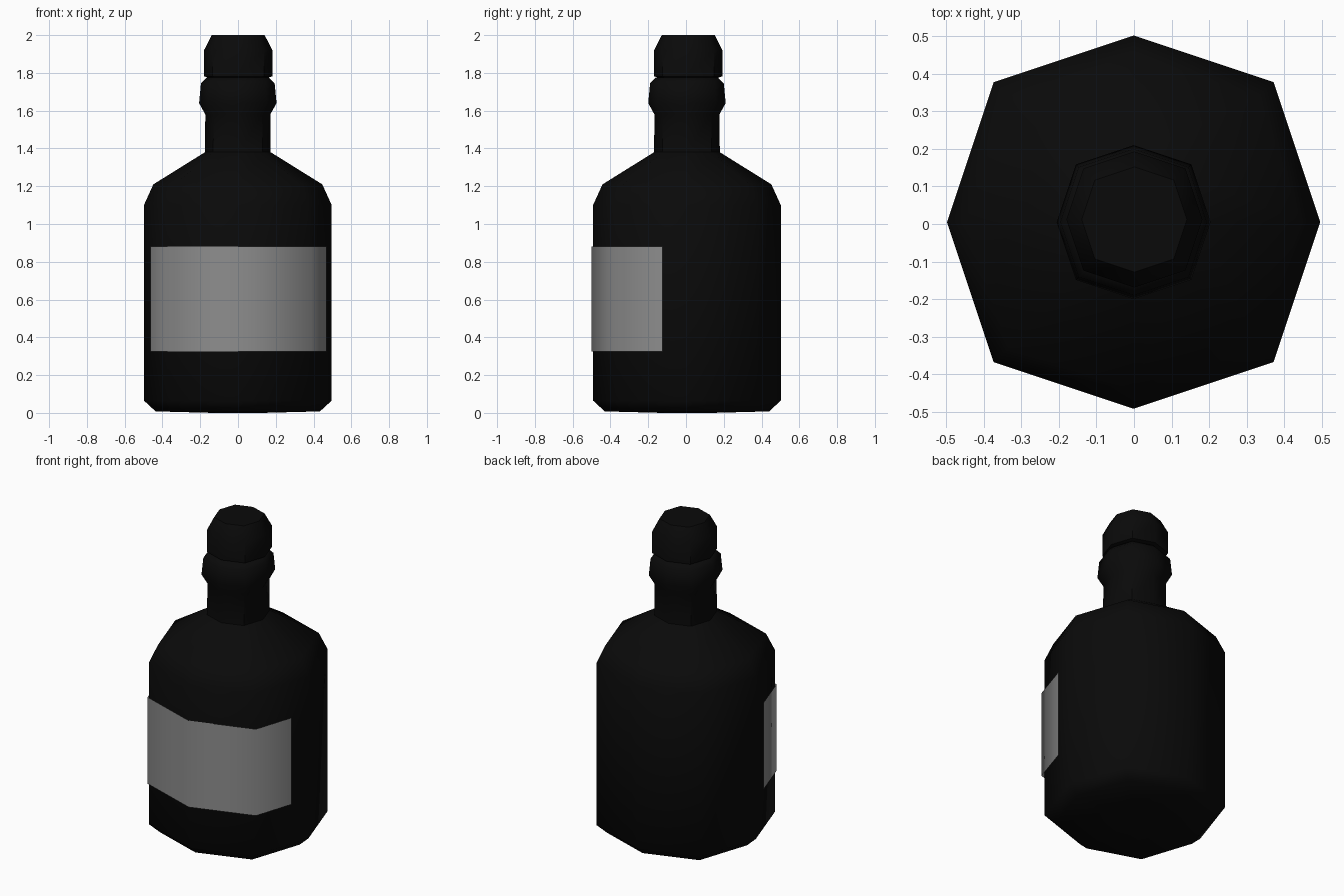
import bpy, bmesh

cube = bpy.data.objects.get("Cube")
if cube:
    bpy.data.objects.remove(cube, do_unlink=True)


def material(name, value, rough):
    m = bpy.data.materials.new(name)
    m.use_nodes = True
    m.diffuse_color = (value, value, value, 1)
    bsdf = m.node_tree.nodes["Principled BSDF"]
    bsdf.inputs["Base Color"].default_value = (value, value, value, 1)
    bsdf.inputs["Roughness"].default_value = rough
    return m


black = material("black glass", 0.003, 0.5)
grey = material("grey paper", 0.27, 0.8)

# Slightly squared octagon shared by every ring
D = 0.75
OCTAGON = [(1, 0), (D, D), (0, 1), (-D, D), (-1, 0), (-D, -D), (0, -1), (D, -D)]


def finish(name, bm, mat, angle):
    mesh = bpy.data.meshes.new(name)
    bm.to_mesh(mesh)
    bm.free()
    mesh.materials.append(mat)
    obj = bpy.data.objects.new(name, mesh)
    bpy.context.collection.objects.link(obj)
    bpy.ops.object.select_all(action='DESELECT')
    obj.select_set(True)
    bpy.context.view_layer.objects.active = obj
    bpy.ops.object.shade_smooth_by_angle(angle=angle)
    return obj


def lathe(name, profile, centre, mat):
    """Loft octagonal rings through (radius, height) pairs and cap the ends."""
    bm = bmesh.new()
    cx, cy = centre
    rings = [[bm.verts.new((cx + r * x, cy + r * y, z)) for x, y in OCTAGON]
             for r, z in profile]
    for low, high in zip(rings, rings[1:]):
        for i in range(len(OCTAGON)):
            j = (i + 1) % len(OCTAGON)
            bm.faces.new((low[i], low[j], high[j], high[i]))
    bm.faces.new(rings[0][::-1])
    bm.faces.new(rings[-1])
    return finish(name, bm, mat, 0.9)


# Bottle: base, body, shoulder, neck and collar
lathe("bottle", [(0.13, 0), (0.435, 0.008), (0.497, 0.065), (0.497, 1.1),
                 (0.447, 1.21), (0.174, 1.38), (0.172, 1.58), (0.205, 1.64),
                 (0.195, 1.745), (0.165, 1.775)], (-0.001, 0.005), black)

# Stopper on top of the collar
lathe("stopper", [(0.15, 1.772), (0.181, 1.782), (0.181, 1.92), (0.14, 2.0)],
      (0.001, 0.012), black)

# Paper label wrapped around the front
bm = bmesh.new()
path = [(-0.463, -0.125), (-0.38, -0.373), (0, -0.5), (0.388, -0.373), (0.468, -0.125)]
columns = [[bm.verts.new((x, y, z)) for z in (0.325, 0.88)] for x, y in path]
for a, b in zip(columns, columns[1:]):
    bm.faces.new((a[0], b[0], b[1], a[1]))
finish("label", bm, grey, 1.0)
